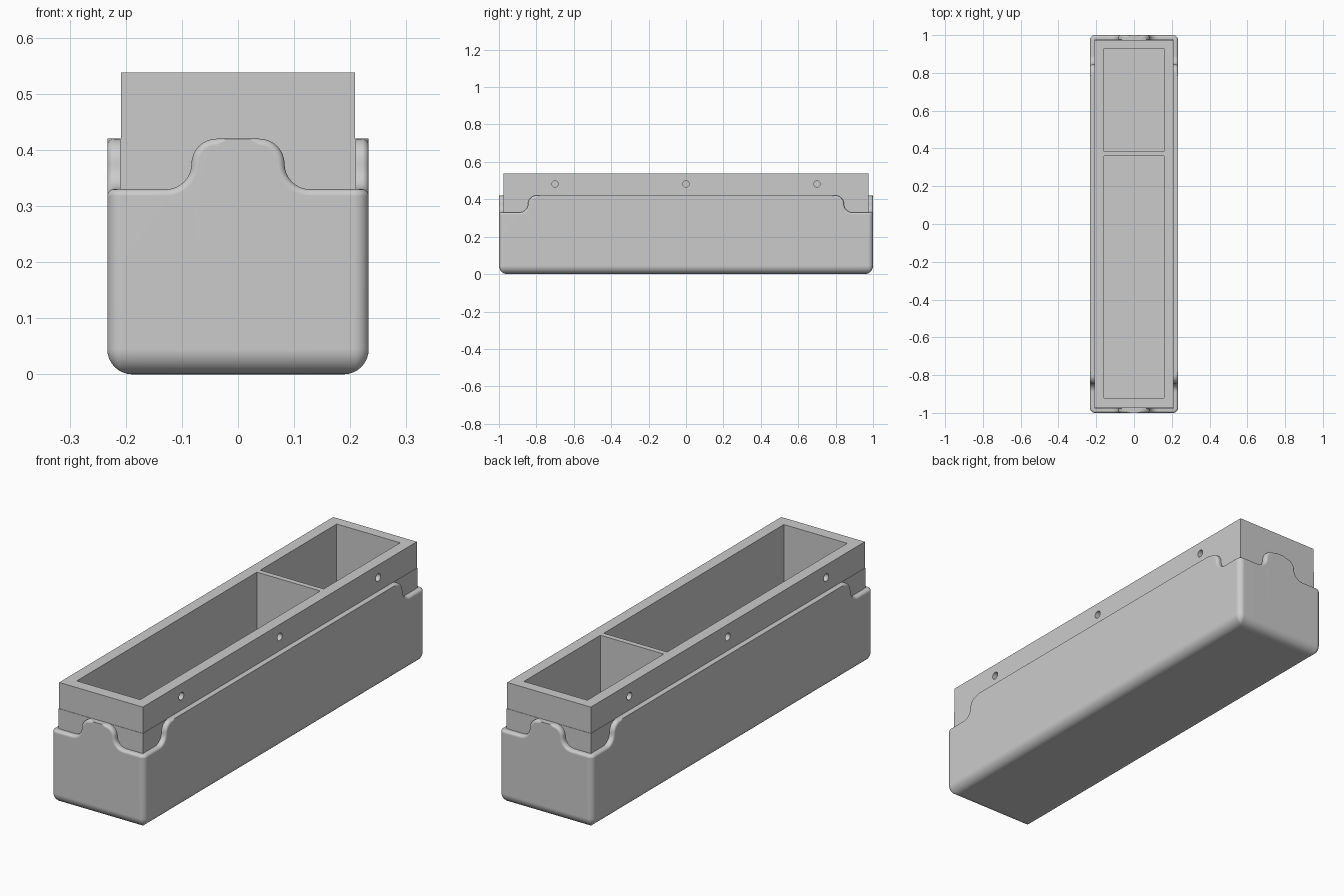
import bpy, bmesh
from math import sin, cos, pi
from mathutils import Matrix, Vector

if "Cube" in bpy.data.objects:
    bpy.data.objects.remove(bpy.data.objects["Cube"])

grey = bpy.data.materials.new("plain grey")
grey.use_nodes = True
colour = (0.6, 0.6, 0.6, 1)
grey.diffuse_color = colour
grey.node_tree.nodes["Principled BSDF"].inputs["Base Color"].default_value = colour


def finish(bm, name):
    bmesh.ops.recalc_face_normals(bm, faces=bm.faces)
    mesh = bpy.data.meshes.new(name)
    bm.to_mesh(mesh)
    bm.free()
    mesh.materials.append(grey)
    obj = bpy.data.objects.new(name, mesh)
    bpy.context.collection.objects.link(obj)
    return obj


def select(obj):
    bpy.ops.object.select_all(action='DESELECT')
    obj.select_set(True)
    bpy.context.view_layer.objects.active = obj


def add_box(bm, low, high):
    low, high = Vector(low), Vector(high)
    matrix = Matrix.Translation((low + high) / 2) @ Matrix.Diagonal((*(high - low), 1))
    return bmesh.ops.create_cube(bm, size=1, matrix=matrix)["verts"]


# Outer sleeve dimensions
HALF_X, HALF_Y = 0.233, 1.0
LOW, HIGH = 0.33, 0.42
CORNER, WALL, FOOT, LIP = 0.026, 0.023, 0.045, 0.012
SWEEP = (HIGH - LOW) / 2
STEPS = 8


def rim_half(mid):
    """Rim samples from tab centre outwards: position, height, normal, lip radius."""
    z = LOW + SWEEP
    pts = [(mid - 1.45 * SWEEP, HIGH, 0, 1, 0.0005)]
    for i in range(STEPS + 1):
        a = pi / 2 * i / STEPS
        pts.append((mid - SWEEP + SWEEP * sin(a), z + SWEEP * cos(a), sin(a), cos(a), LIP))
    for i in range(1, STEPS + 1):
        a = pi / 2 * i / STEPS
        pts.append((mid + SWEEP - SWEEP * cos(a), z - SWEEP * sin(a), cos(a), sin(a), LIP))
    return pts


def rim_side(mid):
    half = rim_half(mid)
    return [(-s, h, -ns, nz, r) for s, h, ns, nz, r in reversed(half)] + half


SIDES = [(HALF_X, HALF_Y, rim_side(0.845)), (HALF_Y, HALF_X, rim_side(0.083))] * 2


def ring(bm, place):
    """One loop round the sleeve; place(height, lip) gives inset, rim drop, fixed z."""
    loop = []
    for k, (out, along, samples) in enumerate(SIDES):
        turn = Matrix.Rotation(k * pi / 2, 3, 'Z')
        for s, h, ns, nz, r in samples:
            inset, drop, z = place(r)
            loop.append(turn @ Vector((out - inset, s - ns * drop,
                                       h - nz * drop if z is None else z)))
        inset, drop, z = place(LIP)
        rad = max(CORNER - inset, 0.003)
        for i in range(STEPS + 1):
            a = pi / 2 * i / STEPS
            loop.append(turn @ Vector((out - inset - rad + rad * cos(a),
                                       along - inset - rad + rad * sin(a),
                                       LOW - drop if z is None else z)))
    return [bm.verts.new(p) for p in loop]


# Sleeve: rounded foot, flat walls, scalloped soft rim, hollow inside
bm = bmesh.new()
rings = []
for i in range(STEPS + 1):
    a = pi / 2 * (1 - i / STEPS)
    rings.append(ring(bm, lambda r, a=a: (FOOT * (1 - cos(a)), r, FOOT * (1 - sin(a)))))
for i in range(6):
    a = pi / 2 * i / 5
    rings.append(ring(bm, lambda r, a=a: (r * (1 - cos(a)), r * (1 - sin(a)), None)))
rings.append(ring(bm, lambda r: (WALL, 0, None)))
rings.append(ring(bm, lambda r: (WALL, 0, WALL)))
for lower, upper in zip(rings, rings[1:]):
    for i in range(len(lower)):
        j = (i + 1) % len(lower)
        bm.faces.new((lower[i], lower[j], upper[j], upper[i]))
bm.faces.new(rings[0][::-1])
bm.faces.new(rings[-1])
sleeve = finish(bm, "outer_sleeve")
select(sleeve)
bpy.ops.object.shade_smooth_by_angle(angle=pi / 5)
weighted = sleeve.modifiers.new("even shading", 'WEIGHTED_NORMAL')
weighted.keep_sharp = True

# Tray: block with a slightly slimmer upper part
bm = bmesh.new()
add_box(bm, (-0.21, -0.977, WALL), (0.21, 0.977, HIGH))
bm.faces.ensure_lookup_table()
top = max(bm.faces, key=lambda f: f.calc_center_median().z)
bmesh.ops.inset_region(bm, faces=[top], thickness=0.0025)
raised = bmesh.ops.extrude_face_region(bm, geom=[top])["geom"]
bmesh.ops.delete(bm, geom=[top], context='FACES_ONLY')
for v in raised:
    if isinstance(v, bmesh.types.BMVert):
        v.co.z = 0.538
tray = finish(bm, "inner_tray")

# Two compartments and blind screw holes along both long walls
bm = bmesh.new()
for front, back in ((-0.922, 0.36), (0.384, 0.928)):
    add_box(bm, (-0.158, front, 0.06), (0.158, back, 0.7))
for side in (-1, 1):
    for y in (-0.7, 0, 0.7):
        place = Matrix.Translation((side * 0.205, y, 0.482)) @ Matrix.Rotation(pi / 2, 4, 'Y')
        bmesh.ops.create_cone(bm, cap_ends=True, segments=24, radius1=0.017,
                              radius2=0.017, depth=0.06, matrix=place)
cutter = finish(bm, "tray_cutter")
cutter.hide_render = True
cut = tray.modifiers.new("hollows", 'BOOLEAN')
cut.operation = 'DIFFERENCE'
cut.solver = 'EXACT'
cut.object = cutter
select(tray)
bpy.ops.object.modifier_apply(modifier=cut.name)
bpy.data.objects.remove(cutter)
bpy.ops.object.shade_smooth_by_angle(angle=pi / 6)
